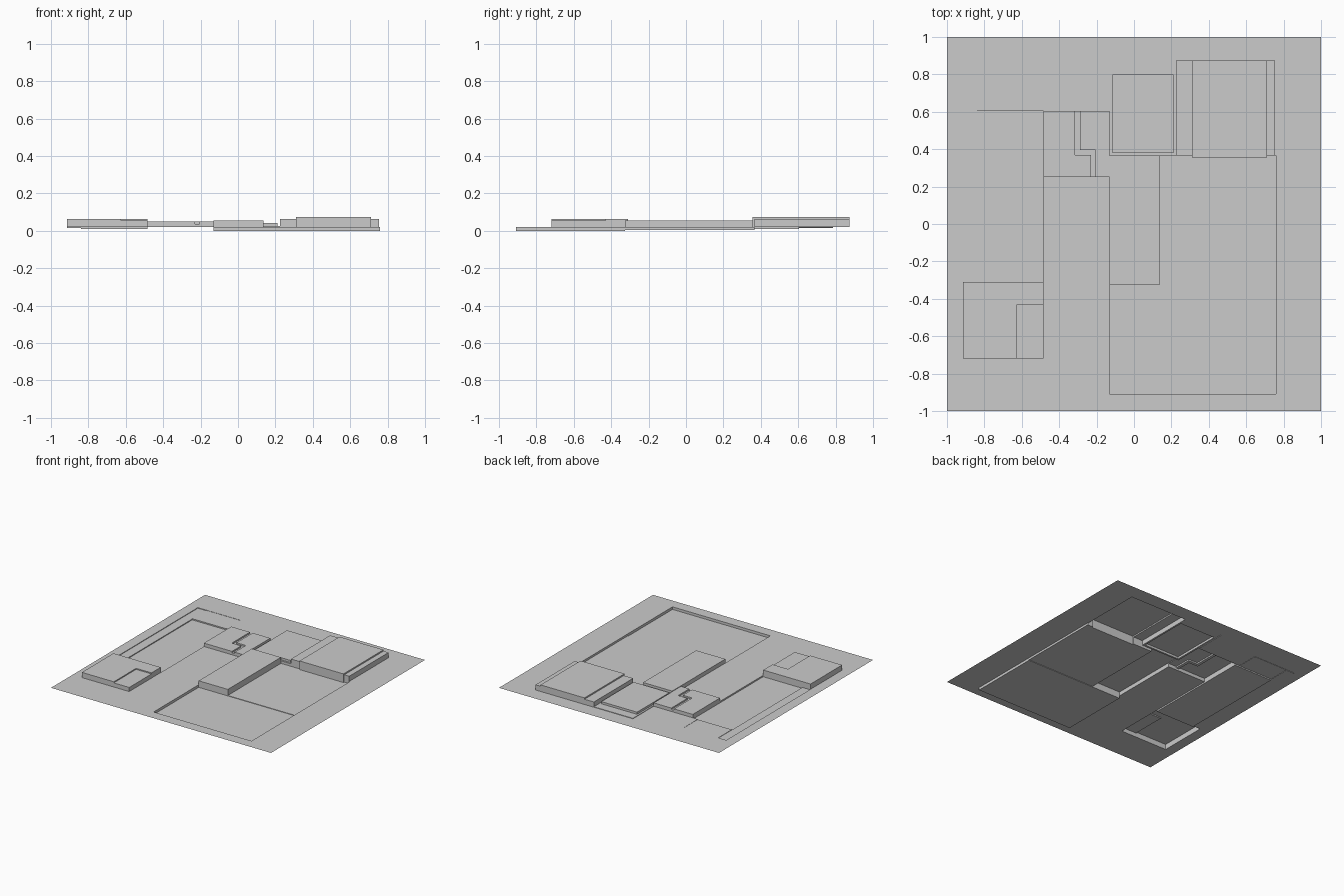
import bpy, bmesh, math

if "Cube" in bpy.data.objects:
    bpy.data.objects.remove(bpy.data.objects["Cube"])

# Stepped sheet: each plate is (x0, x1, y0, y1, height); later plates override earlier ones
BASE = 0.021
plates = [
    # sunken floors
    (-0.13, 0.76, -0.91, -0.325, 0.0),
    (0.135, 0.76, -0.325, 0.365, 0.004),
    (-0.84, -0.485, -0.31, 0.605, 0.009),
    (-0.915, -0.84, -0.31, 0.785, 0.016),
    (-0.84, -0.53, 0.605, 0.785, 0.019),
    # south-west block with lowered corner
    (-0.915, -0.485, -0.72, -0.31, 0.064),
    (-0.625, -0.485, -0.72, -0.43, 0.055),
    # central block
    (-0.13, 0.135, -0.325, 0.365, 0.054),
    # north-west block with a stepped channel
    (-0.485, -0.13, 0.25, 0.605, 0.049),
    (-0.315, -0.29, 0.37, 0.605, 0.037),
    (-0.315, -0.205, 0.37, 0.395, 0.037),
    (-0.23, -0.205, 0.25, 0.395, 0.037),
    # north-east blocks
    (-0.13, 0.225, 0.365, 0.875, 0.025),
    (-0.115, 0.21, 0.38, 0.80, 0.043),
    (0.225, 0.755, 0.365, 0.875, 0.064),
    (0.31, 0.71, 0.355, 0.875, 0.075),
]


def height(x, y):
    h = BASE
    for x0, x1, y0, y1, z in plates:
        if x0 < x < x1 and y0 < y < y1:
            h = z
    return h


xs = sorted({-1.0, 1.0} | {v for p in plates for v in p[0:2]})
ys = sorted({-1.0, 1.0} | {v for p in plates for v in p[2:4]})
H = [[height((xs[i] + xs[i + 1]) / 2, (ys[j] + ys[j + 1]) / 2)
      for j in range(len(ys) - 1)] for i in range(len(xs) - 1)]

bm = bmesh.new()


def quad(*pts):
    bm.faces.new([bm.verts.new(p) for p in pts])


for i in range(len(xs) - 1):
    for j in range(len(ys) - 1):
        x0, x1, y0, y1, a = xs[i], xs[i + 1], ys[j], ys[j + 1], H[i][j]
        # flat top
        quad((x0, y0, a), (x1, y0, a), (x1, y1, a), (x0, y1, a))
        # upright walls to the neighbours on the +x and +y sides
        if i + 1 < len(H) and H[i + 1][j] != a:
            b = H[i + 1][j]
            quad((x1, y1, a), (x1, y0, a), (x1, y0, b), (x1, y1, b))
        if j + 1 < len(H[i]) and H[i][j + 1] != a:
            b = H[i][j + 1]
            quad((x0, y1, a), (x1, y1, a), (x1, y1, b), (x0, y1, b))

bmesh.ops.remove_doubles(bm, verts=bm.verts, dist=1e-5)

mesh = bpy.data.meshes.new("stepped_ground_sheet")
bm.to_mesh(mesh)
bm.free()
sheet = bpy.data.objects.new("stepped_ground_sheet", mesh)
bpy.context.collection.objects.link(sheet)
